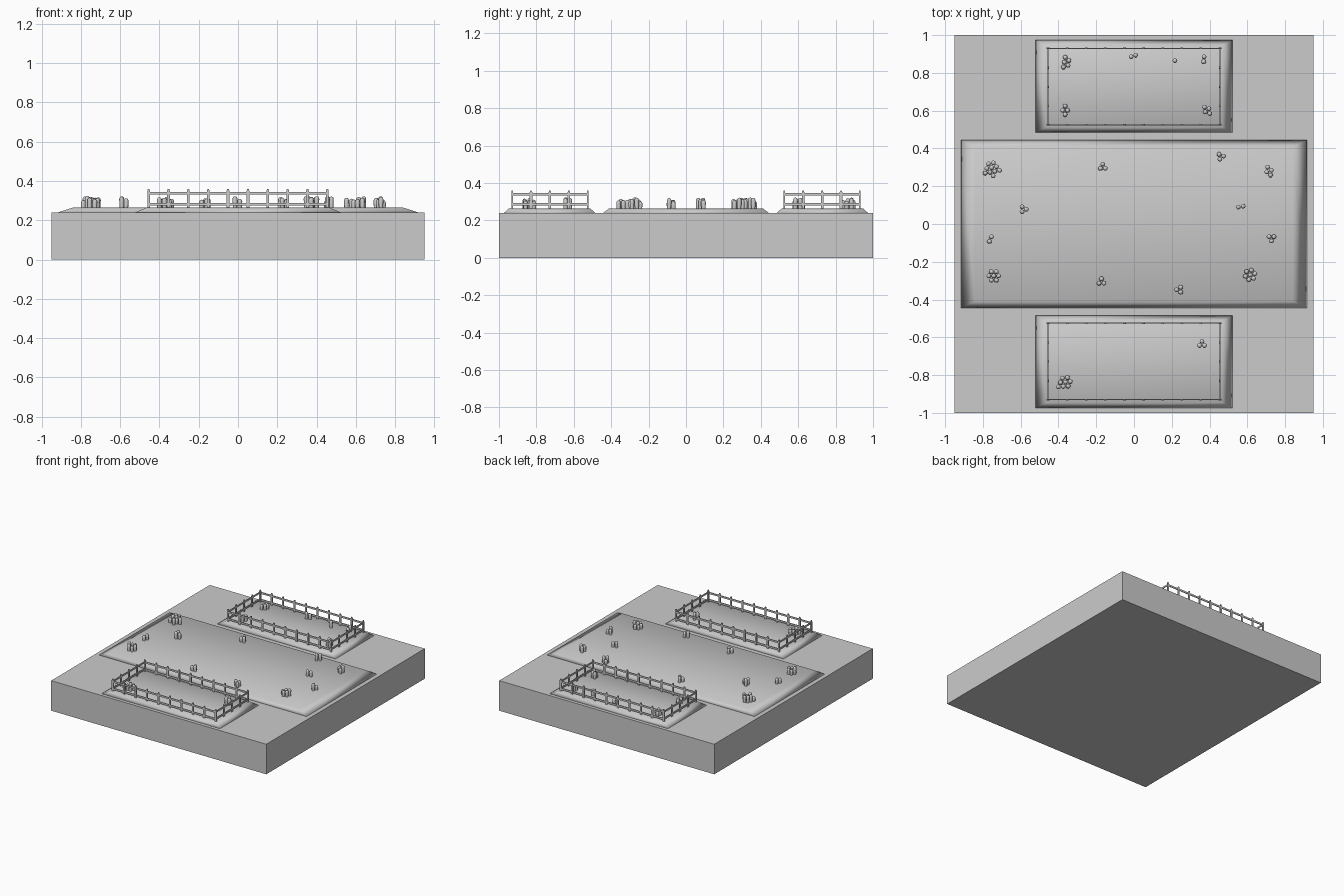
import bpy, bmesh, math, random

if "Cube" in bpy.data.objects:
    bpy.data.objects.remove(bpy.data.objects["Cube"])

random.seed(4)
GROUND, SOIL = 0.24, 0.265


def finish(name, bm, smooth=False):
    bmesh.ops.recalc_face_normals(bm, faces=bm.faces)
    me = bpy.data.meshes.new(name)
    bm.to_mesh(me)
    bm.free()
    for p in me.polygons:
        p.use_smooth = smooth
    ob = bpy.data.objects.new(name, me)
    bpy.context.collection.objects.link(ob)
    return ob


def add_box(bm, x0, x1, y0, y1, z0, z1, inx=0.0, iny=0.0):
    """Box whose top is drawn in by inx / iny."""
    v = []
    for z, a, b in ((z0, 0, 0), (z1, inx, iny)):
        v += [bm.verts.new(c) for c in ((x0 + a, y0 + b, z), (x1 - a, y0 + b, z),
                                        (x1 - a, y1 - b, z), (x0 + a, y1 - b, z))]
    bm.faces.new(v[3::-1])
    bm.faces.new(v[4:])
    for i in range(4):
        j = (i + 1) % 4
        bm.faces.new((v[i], v[j], v[j + 4], v[i + 4]))


def box(name, *dims, smooth=False):
    bm = bmesh.new()
    add_box(bm, *dims)
    return finish(name, bm, smooth)


# Ground slab and three raised soil beds
box("ground_slab", -0.95, 0.95, -1, 1, 0, GROUND)
box("middle_bed", -0.92, 0.92, -0.445, 0.445, GROUND - 0.001, SOIL, 0.08, 0.035, smooth=True)
box("back_bed", -0.525, 0.525, 0.483, 0.975, GROUND - 0.001, SOIL, 0.06, 0.03, smooth=True)
box("front_bed", -0.525, 0.525, -0.975, -0.483, GROUND - 0.001, SOIL, 0.06, 0.03, smooth=True)


def add_post(bm, x, y, along_x):
    """Flat picket with a pointed top."""
    w, t = 0.007, 0.004
    prof = [(-w, SOIL - 0.01), (w, SOIL - 0.01), (w, 0.35), (w * 0.5, 0.36),
            (-w * 0.5, 0.36), (-w, 0.35)]
    rings = []
    for s in (-t, t):
        rings.append([bm.verts.new((x + u, y + s, z) if along_x else (x + s, y + u, z))
                      for u, z in prof])
    bm.faces.new(rings[0])
    bm.faces.new(rings[1][::-1])
    for i in range(6):
        j = (i + 1) % 6
        bm.faces.new((rings[0][i], rings[0][j], rings[1][j], rings[1][i]))


def fence(name, y0, y1):
    hx, t = 0.455, 0.003
    bm = bmesh.new()
    for y in (y0, y1):
        for i in range(10):
            add_post(bm, -hx + 2 * hx * i / 9, y, True)
        for z in (0.275, 0.331):
            add_box(bm, -hx, hx, y - t, y + t, z, z + 0.014)
    for x in (-hx, hx):
        for i in range(1, 4):
            add_post(bm, x, y0 + (y1 - y0) * i / 4, False)
        for z in (0.279, 0.333):
            add_box(bm, x - t, x + t, y0, y1, z, z + 0.013)
    finish(name, bm)


fence("back_fence", 0.525, 0.93)
fence("front_fence", -0.93, -0.525)

# Round-tipped sprouts in tight clusters
R, SIDES = 0.0125, 10


def add_sprout(bm, x, y, top):
    prof = [(0.85, SOIL - 0.008), (1.0, top - 0.014), (0.85, top - 0.006), (0.5, top - 0.0015)]
    rings = [[bm.verts.new((x + R * r * math.cos(2 * math.pi * k / SIDES),
                            y + R * r * math.sin(2 * math.pi * k / SIDES), z))
              for k in range(SIDES)] for r, z in prof]
    for a, b in zip(rings, rings[1:]):
        for k in range(SIDES):
            m = (k + 1) % SIDES
            bm.faces.new((a[k], a[m], b[m], b[k]))
    bm.faces.new(rings[0][::-1])
    tip = bm.verts.new((x, y, top))
    for k in range(SIDES):
        bm.faces.new((rings[-1][k], rings[-1][(k + 1) % SIDES], tip))


# centre x, centre y, number of sprouts, turn in degrees
CLUSTERS = [
    (-0.36, 0.855, 5, 20), (-0.003, 0.89, 2, -40), (0.217, 0.865, 1, 0), (0.37, 0.872, 2, 25),
    (-0.365, 0.602, 4, 60), (0.387, 0.602, 4, 100),
    (-0.752, 0.29, 10, 10), (-0.165, 0.302, 3, 0), (0.46, 0.357, 3, 40), (0.715, 0.28, 4, 80),
    (-0.585, 0.078, 3, 30), (0.565, 0.092, 2, -50), (-0.76, -0.08, 2, 5), (0.728, -0.075, 3, 60),
    (-0.742, -0.275, 7, 0), (-0.172, -0.306, 3, 120), (0.24, -0.348, 3, 90), (0.615, -0.27, 7, 15),
    (-0.368, -0.84, 8, 5), (0.36, -0.636, 3, 0)]

# Hexagonal packing, ordered outwards
HEX = sorted(((i + j * 0.5, j * math.sqrt(3) / 2) for i in range(-3, 4) for j in range(-3, 4)),
             key=lambda p: (round(math.hypot(*p), 3), math.atan2(p[1], p[0])))

for n, (cx, cy, count, turn) in enumerate(CLUSTERS):
    pts = HEX[:count]
    mx = sum(p[0] for p in pts) / count
    my = sum(p[1] for p in pts) / count
    c, s = math.cos(math.radians(turn)), math.sin(math.radians(turn))
    bm = bmesh.new()
    for px, py in pts:
        u, v = (px - mx) * 0.026, (py - my) * 0.026
        add_sprout(bm, cx + u * c - v * s, cy + u * s + v * c, random.uniform(0.3, 0.324))
    ob = finish(f"sprouts_{n + 1:02d}", bm)
    bpy.context.view_layer.objects.active = ob
    ob.select_set(True)
    bpy.ops.object.shade_smooth_by_angle(angle=math.radians(50))
    ob.select_set(False)
